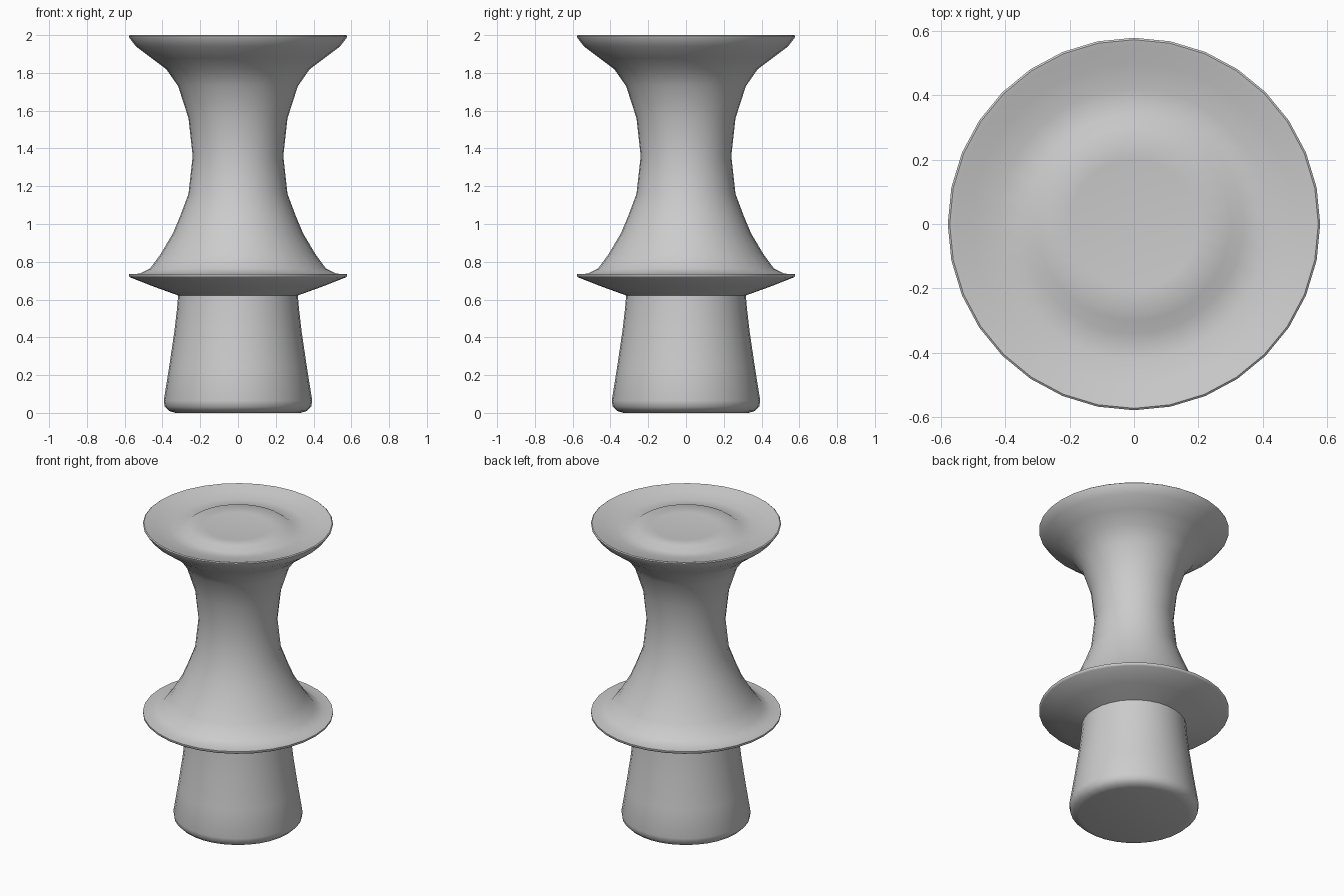
import bpy, bmesh
from math import cos, sin, tau, radians

if "Cube" in bpy.data.objects:
    bpy.data.objects.remove(bpy.data.objects["Cube"])

SIDES = 32


def lathe(name, profile):
    """Revolve (radius, height) points around z; radius 0 closes with a fan."""
    bm = bmesh.new()
    rings = []
    for r, z in profile:
        n = SIDES if r > 0 else 1
        rings.append([bm.verts.new((r * cos(tau * i / SIDES), r * sin(tau * i / SIDES), z))
                      for i in range(n)])
    for a, b in zip(rings, rings[1:]):
        for i in range(SIDES):
            j = (i + 1) % SIDES
            if len(a) == 1:
                bm.faces.new((a[0], b[j], b[i]))
            elif len(b) == 1:
                bm.faces.new((a[i], a[j], b[0]))
            else:
                bm.faces.new((a[i], a[j], b[j], b[i]))
    mesh = bpy.data.meshes.new(name)
    bm.to_mesh(mesh)
    bm.free()
    obj = bpy.data.objects.new(name, mesh)
    bpy.context.collection.objects.link(obj)
    bpy.ops.object.select_all(action='DESELECT')
    obj.select_set(True)
    bpy.context.view_layer.objects.active = obj
    bpy.ops.object.shade_smooth_by_angle(angle=radians(50))
    return obj


# Tapered foot with rounded bottom edge, flaring into the underside of the collar
lathe("base", [(0, 0), (0.33, 0), (0.365, 0.01), (0.388, 0.033), (0.393, 0.065),
               (0.365, 0.24), (0.337, 0.43), (0.322, 0.56), (0.317, 0.622),
               (0.445, 0.668), (0.57, 0.717), (0.578, 0.724), (0.578, 0.735)])

# Waisted column from the collar rim up to the seat rim
lathe("column", [(0.578, 0.735), (0.52, 0.737), (0.465, 0.765), (0.41, 0.84),
                 (0.345, 0.95), (0.305, 1.045), (0.262, 1.16), (0.24, 1.36),
                 (0.262, 1.56), (0.317, 1.73), (0.38, 1.82), (0.46, 1.88),
                 (0.54, 1.94), (0.575, 1.985), (0.578, 1.995)])

# Shallow dished seat with a raised central disc
lathe("seat", [(0.578, 1.995), (0.572, 2.0), (0.555, 1.996), (0.50, 1.978),
               (0.42, 1.962), (0.34, 1.957), (0.30, 1.985), (0.20, 1.978),
               (0.10, 1.973), (0, 1.972)])
